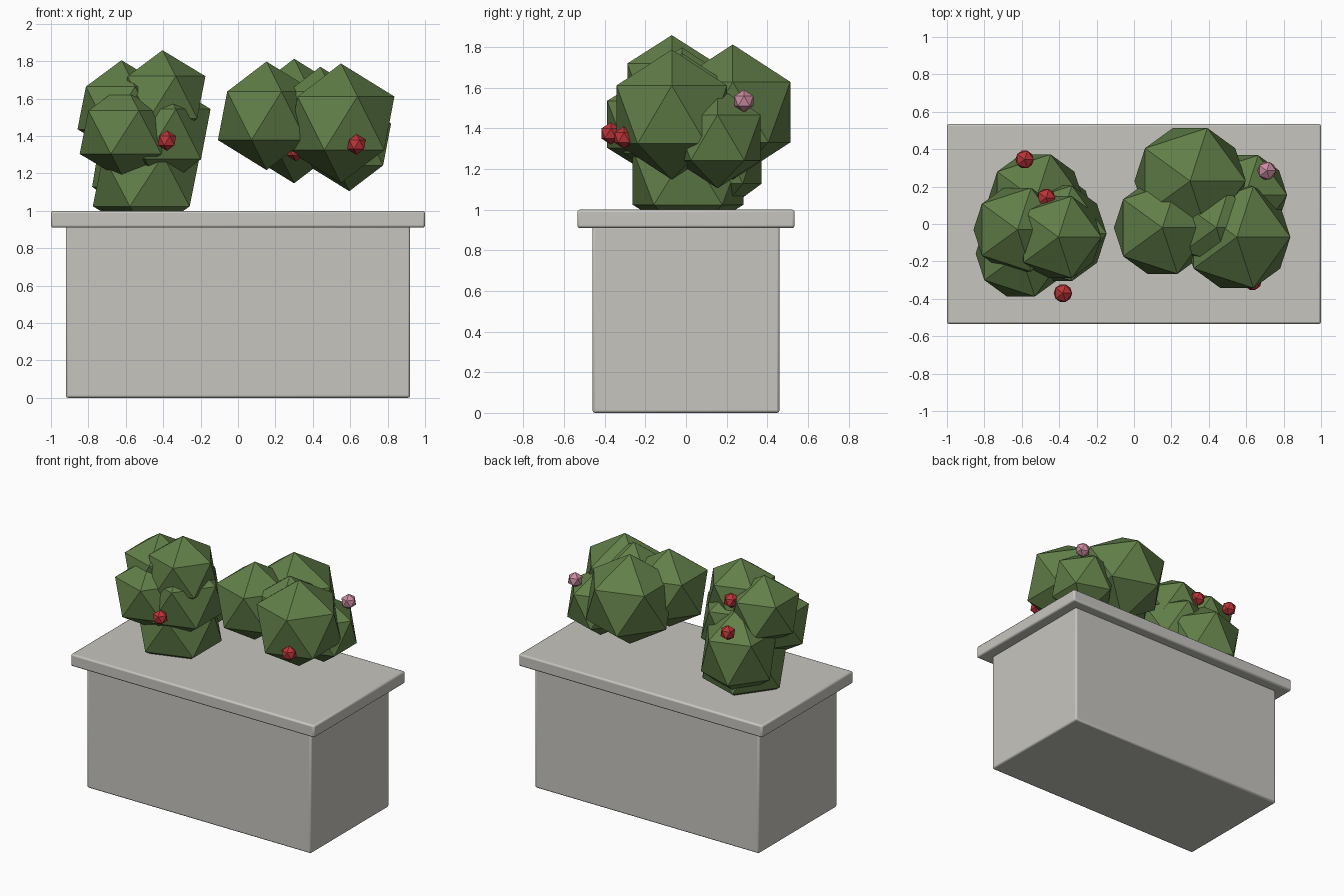
import bpy
from mathutils import Vector

cube = bpy.data.objects.get("Cube")
if cube:
    bpy.data.objects.remove(cube, do_unlink=True)


def material(name, colour):
    mat = bpy.data.materials.new(name)
    mat.use_nodes = True
    rgba = (*colour, 1.0)
    mat.diffuse_color = rgba
    for node in mat.node_tree.nodes:
        if node.type == "BSDF_PRINCIPLED":
            node.inputs["Base Color"].default_value = rgba
            node.inputs["Roughness"].default_value = 0.9
    return mat


stone = material("pale stone", (0.57, 0.56, 0.52))
leaf = material("leaf green", (0.12, 0.21, 0.065))
red = material("bloom red", (0.50, 0.035, 0.04))
pink = material("bloom pink", (0.60, 0.27, 0.36))


def block(name, size, bottom):
    """Stone block with softly bevelled edges, standing at the given height."""
    bpy.ops.mesh.primitive_cube_add(size=1, location=(0, 0, bottom + size[2] / 2))
    obj = bpy.context.object
    obj.name = name
    obj.scale = size
    bpy.ops.object.transform_apply(location=False, rotation=False, scale=True)
    obj.data.materials.append(stone)
    bevel = obj.modifiers.new("soft edges", "BEVEL")
    bevel.width = 0.012
    bevel.segments = 2
    bpy.ops.object.shade_smooth_by_angle()
    return obj


def faceted_ball(name, centre, radius, mat, stretch=1.0):
    """Flat-shaded twenty-sided ball."""
    bpy.ops.mesh.primitive_ico_sphere_add(subdivisions=1, radius=radius, location=Vector(centre))
    obj = bpy.context.object
    obj.name = name
    obj.scale.z = stretch
    obj.data.materials.append(mat)
    return obj


# Planter box and its overhanging slab
block("planter_box", (1.84, 0.92, 0.92), 0)
block("planter_slab", (2.0, 1.07, 0.09), 0.91)

# Foliage: centre, radius and vertical stretch of each clump
right_bush = [
    ((-0.49, 0.01, 1.16), 0.32, 0.95),
    ((-0.525, 0.13, 1.275), 0.285, 1.15),
    ((-0.415, -0.05, 1.41), 0.30, 1.0),
    ((-0.605, -0.158, 1.42), 0.27, 0.96),
    ((-0.623, -0.03, 1.55), 0.263, 0.97),
    ((-0.404, -0.07, 1.607), 0.257, 0.98),
]
left_bush = [
    ((0.152, -0.02, 1.508), 0.29, 1.0),
    ((0.30, 0.23, 1.48), 0.333, 1.0),
    ((0.44, -0.02, 1.53), 0.24, 1.0),
    ((0.595, 0.155, 1.355), 0.25, 1.0),
    ((0.55, -0.07, 1.468), 0.32, 1.0),
]
for side, clumps in (("right", right_bush), ("left", left_bush)):
    for i, (centre, radius, stretch) in enumerate(clumps, 1):
        faceted_ball(f"{side}_bush_clump_{i}", centre, radius, leaf, stretch)

# Blooms
red_blooms = [
    (-0.38, -0.37, 1.375),
    (-0.585, 0.345, 1.51),
    (-0.47, 0.14, 1.64),
    (0.634, -0.305, 1.355),
    (0.31, -0.05, 1.32),
]
for i, centre in enumerate(red_blooms, 1):
    faceted_ball(f"red_bloom_{i}", centre, 0.055, red)
faceted_ball("pink_bloom", (0.71, 0.285, 1.535), 0.055, pink)
